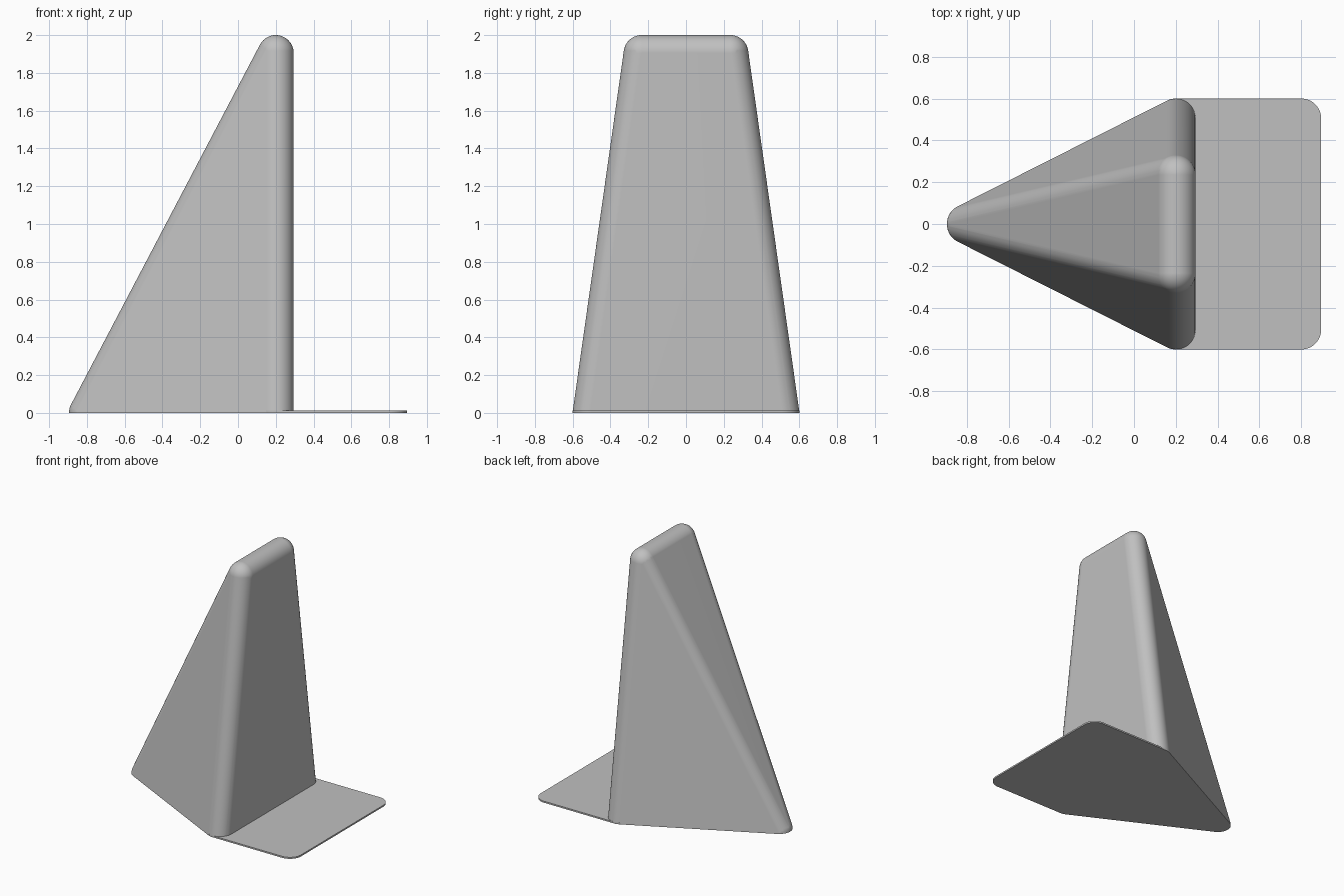
import bpy
import bmesh
import math

cube = bpy.data.objects.get("Cube")
if cube:
    bpy.data.objects.remove(cube, do_unlink=True)

RADIUS = 0.095       # rounding shared by wedge and plate
BASE_Y = 0.505       # corner centre on the ground
TOP_Y = 0.235        # corner centre at the top
TOP_Z = 2 - RADIUS
PLATE_THICKNESS = 0.012

grey = bpy.data.materials.new("light_grey")
grey.use_nodes = True
grey.diffuse_color = (0.53, 0.53, 0.53, 1)
grey.node_tree.nodes["Principled BSDF"].inputs["Base Color"].default_value = grey.diffuse_color


def hull_object(name, points):
    """Wrap a convex skin round the points and shade it smoothly."""
    bm = bmesh.new()
    for p in points:
        bm.verts.new(p)
    bmesh.ops.convex_hull(bm, input=bm.verts)
    bmesh.ops.delete(bm, geom=[v for v in bm.verts if not v.link_faces], context="VERTS")
    bmesh.ops.dissolve_limit(bm, angle_limit=math.radians(0.3), verts=bm.verts, edges=bm.edges)
    bmesh.ops.recalc_face_normals(bm, faces=bm.faces)
    mesh = bpy.data.meshes.new(name)
    bm.to_mesh(mesh)
    bm.free()
    mesh.materials.append(grey)
    obj = bpy.data.objects.new(name, mesh)
    bpy.context.collection.objects.link(obj)
    bpy.ops.object.select_all(action="DESELECT")
    obj.select_set(True)
    bpy.context.view_layer.objects.active = obj
    bpy.ops.object.shade_smooth_by_angle(angle=math.radians(35))
    weighted = obj.modifiers.new("even_shading", "WEIGHTED_NORMAL")
    weighted.keep_sharp = True
    return obj


def ball(cx, cy, cz, segments=48):
    """Points of a sphere, kept above the ground."""
    points = []
    for ring in range(segments // 2 + 1):
        lat = math.pi * (ring / (segments // 2) - 0.5)
        z = cz + RADIUS * math.sin(lat)
        if z < -1e-6:
            continue
        r = RADIUS * math.cos(lat)
        if r < 1e-6:
            points.append((cx, cy, z))
            continue
        for i in range(segments):
            a = math.tau * i / segments
            points.append((cx + r * math.cos(a), cy + r * math.sin(a), max(z, 0)))
    return points


def disc(cx, cy, z, segments=48):
    return [(cx + RADIUS * math.cos(math.tau * i / segments),
             cy + RADIUS * math.sin(math.tau * i / segments), z) for i in range(segments)]


# Rounded wedge: triangular base leaning up to a short top ridge
wedge_points = ball(-0.8, 0, 0)
for side in (-1, 1):
    wedge_points += ball(0.2, side * BASE_Y, 0)
    wedge_points += ball(0.2, side * TOP_Y, TOP_Z)
hull_object("wedge_body", wedge_points)

# Thin foot plate with rounded corners
plate_points = []
for side in (-1, 1):
    for x in (0.2, 0.8):
        for z in (0, PLATE_THICKNESS):
            plate_points += disc(x, side * BASE_Y, z)
hull_object("foot_plate", plate_points)
